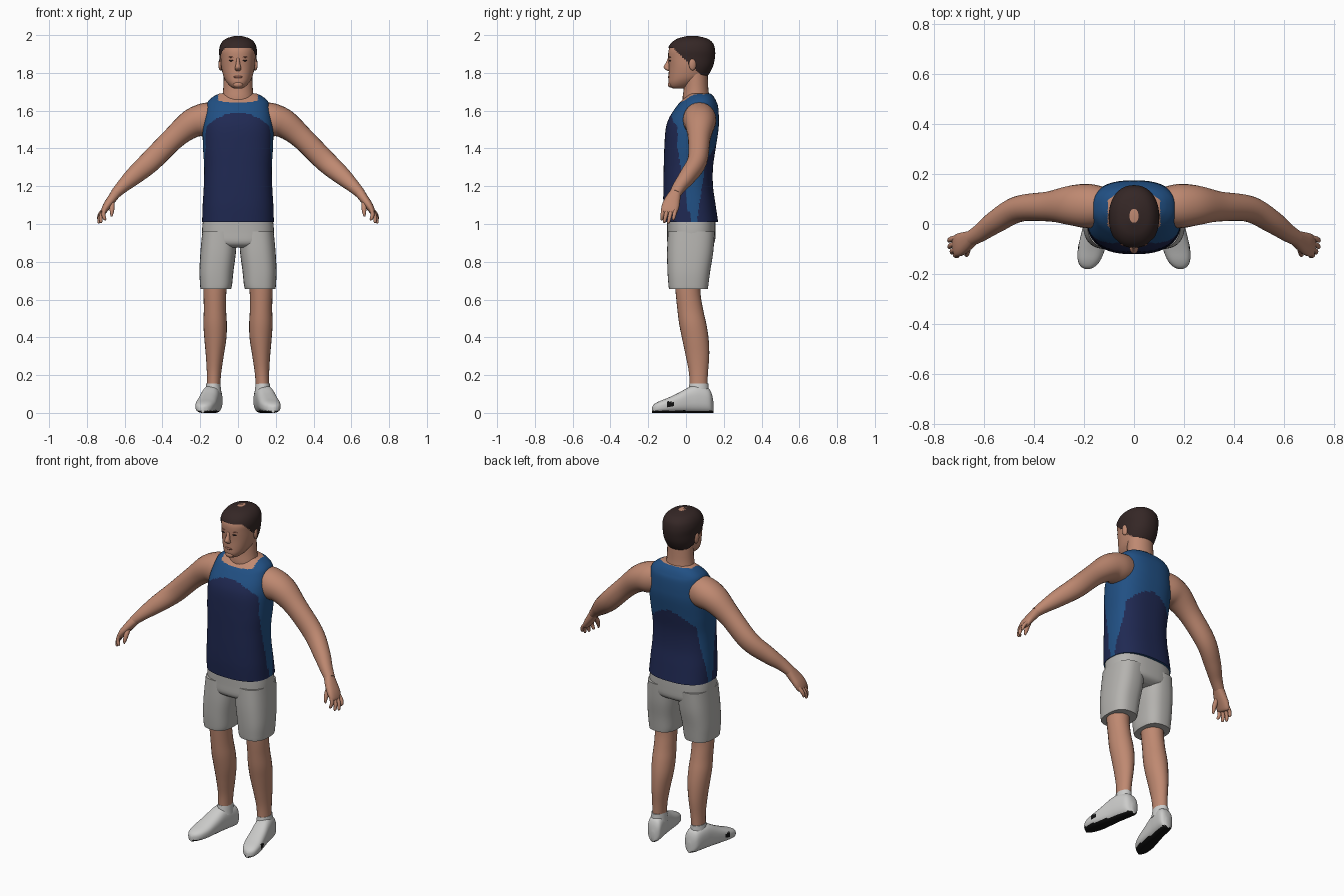
import bpy, bmesh, math
from mathutils import Vector

cube = bpy.data.objects.get("Cube")
if cube:
    bpy.data.objects.remove(cube)


def material(name, r, g, b):
    m = bpy.data.materials.new(name)
    m.use_nodes = True
    m.diffuse_color = (r, g, b, 1)
    bsdf = m.node_tree.nodes["Principled BSDF"]
    bsdf.inputs["Base Color"].default_value = (r, g, b, 1)
    bsdf.inputs["Roughness"].default_value = 0.8
    return m


SKIN = material("skin", 0.52, 0.25, 0.165)
HAIR = material("dark brown hair", 0.035, 0.02, 0.019)
NAVY = material("navy cloth", 0.014, 0.022, 0.085)
BLUE = material("blue cloth", 0.015, 0.08, 0.23)
GREY = material("light grey cloth", 0.46, 0.45, 0.43)
WHITE = material("shoe white", 0.6, 0.6, 0.59)
BLACK = material("black rubber", 0.006, 0.006, 0.006)
LIPS = material("lips", 0.33, 0.13, 0.09)


def spline(pts, steps):
    """Catmull-Rom through stations of any width."""
    out = []
    for i in range(len(pts) - 1):
        p0, p1, p2, p3 = (pts[max(i - 1, 0)], pts[i], pts[i + 1], pts[min(i + 2, len(pts) - 1)])
        for s in range(steps):
            t = s / steps
            out.append([0.5 * (2 * b + (c - a) * t + (2 * a - 5 * b + 4 * c - d) * t * t
                               + (3 * b - a - 3 * c + d) * t ** 3)
                        for a, b, c, d in zip(p0, p1, p2, p3)])
    return out + [list(pts[-1])]


def finish(bm, name, mats, rule=None, keep=None, mirror=False):
    bmesh.ops.recalc_face_normals(bm, faces=bm.faces)
    if keep:
        drop = [f for f in bm.faces if not keep(f.calc_center_median())]
        bmesh.ops.delete(bm, geom=drop, context='FACES')
    if rule:
        for f in bm.faces:
            f.material_index = rule(f.calc_center_median())
    me = bpy.data.meshes.new(name)
    bm.to_mesh(me)
    bm.free()
    ob = bpy.data.objects.new(name, me)
    bpy.context.collection.objects.link(ob)
    for m in mats:
        me.materials.append(m)
    bpy.ops.object.select_all(action='DESELECT')
    ob.select_set(True)
    bpy.context.view_layer.objects.active = ob
    bpy.ops.object.shade_smooth_by_angle(angle=math.radians(50))
    if mirror:
        ob.modifiers.new("mirror", 'MIRROR').use_mirror_merge = False
    return ob


def loft(name, stations, mats, sides=24, steps=4, power=2.0, axis=None, ref=(0, 1, 0),
         grow=0.0, **kw):
    """Skin rounded rings (x, y, z, half width, half depth) along a path."""
    rows = spline(stations, steps)
    bm = bmesh.new()
    rings = []
    for i, (x, y, z, a, b) in enumerate(rows):
        nxt, prv = rows[min(i + 1, len(rows) - 1)], rows[max(i - 1, 0)]
        t = Vector(axis) if axis else (Vector(nxt[:3]) - Vector(prv[:3])).normalized()
        u = Vector(ref).cross(t).normalized()
        v = t.cross(u)
        ring = []
        for k in range(sides):
            w = 2 * math.pi * k / sides
            c, s = math.cos(w), math.sin(w)
            pu = math.copysign(abs(c) ** (2 / power), c) * (a + grow)
            pv = math.copysign(abs(s) ** (2 / power), s) * (b + grow)
            ring.append(bm.verts.new(Vector((x, y, z)) + u * pu + v * pv))
        rings.append(ring)
    for r, q in zip(rings, rings[1:]):
        for k in range(sides):
            n = (k + 1) % sides
            bm.faces.new((r[k], r[n], q[n], q[k]))
    bm.faces.new(rings[0])
    bm.faces.new(rings[-1])
    return finish(bm, name, mats, **kw)


def upright(rows, x=0.0):
    """(z, half width, front y, back y) to horizontal ring stations."""
    return [(x, (f + k) / 2, z, w, (k - f) / 2) for z, w, f, k in rows]


def blob(name, centre, size, mat, turn=0.0):
    bm = bmesh.new()
    bmesh.ops.create_uvsphere(bm, u_segments=16, v_segments=10, radius=1)
    bmesh.ops.scale(bm, vec=size, verts=bm.verts)
    for v in bm.verts:
        x, y = v.co.x, v.co.y
        v.co.x = x * math.cos(turn) - y * math.sin(turn)
        v.co.y = x * math.sin(turn) + y * math.cos(turn)
        v.co += Vector(centre)
    return finish(bm, name, [mat], mirror=centre[0] != 0)


UP = (0, 0, 1)


# Sleeveless shirt: navy front and back panels, blue yoke and sides, skin at the neckline
def shirt_colour(c):
    if c.z > 1.645 + 0.33 * (c.y + 0.03) and abs(c.x) < 0.105:
        return 2
    drop = max(0, 1.4 - c.z)
    front = c.y < -0.045 + 0.18 * drop and c.z < 1.59 - 2.6 * c.x ** 2
    back = c.y > 0.115 - 0.15 * drop and c.z < 1.43 - 4 * c.x ** 2
    return 0 if front or back else 1


loft("shirt", upright([
    (1.01, .19, -.115, .17), (1.1, .187, -.12, .157), (1.2, .181, -.12, .143),
    (1.3, .179, -.118, .143), (1.4, .185, -.115, .157), (1.5, .187, -.108, .172),
    (1.56, .18, -.09, .174), (1.62, .168, -.052, .17), (1.65, .158, -.026, .16),
    (1.675, .13, 0, .146), (1.69, .10, .015, .13)]),
    [NAVY, BLUE, SKIN], sides=112, steps=9, power=2.5, axis=UP, rule=shirt_colour)

# Neck and head
loft("neck", upright([(1.58, .10, -.01, .13), (1.66, .086, -.018, .125),
                      (1.72, .078, -.012, .118), (1.8, .075, -.01, .115)]),
     [SKIN], axis=UP)
head = upright([
    (1.718, .022, -.07, -.01), (1.728, .04, -.085, .02), (1.75, .06, -.092, .06),
    (1.78, .076, -.092, .105), (1.83, .088, -.091, .135), (1.88, .092, -.094, .147),
    (1.92, .094, -.092, .148), (1.955, .084, -.075, .138), (1.98, .06, -.042, .11),
    (1.994, .018, .005, .06)])
loft("head", head, [SKIN], sides=40, steps=5, power=2.2, axis=UP)
loft("hair", head, [HAIR], sides=72, steps=10, power=2.2, axis=UP, grow=.006,
     keep=lambda c: c.z > max(1.765, 1.93 - max(0, c.y + .065)))
loft("nose", [(0, -.088, 1.878, .008, .008), (0, -.094, 1.855, .010, .012),
              (0, -.101, 1.832, .015, .018), (0, -.096, 1.818, .017, .014),
              (0, -.09, 1.81, .008, .006)], [SKIN], sides=14, axis=UP)
blob("chin", (0, -.082, 1.738), (.026, .014, .016), SKIN)
blob("mouth", (0, -.091, 1.778), (.025, .005, .006), LIPS)
blob("eyes", (.035, -.085, 1.865), (.014, .004, .004), HAIR, .25)
blob("eyebrows", (.036, -.086, 1.883), (.019, .004, .003), LIPS, .25)
blob("ears", (.093, .035, 1.845), (.01, .02, .032), SKIN, .25)

# Arms, hands, fingers and thumbs
loft("arms", [
    (.11, .07, 1.565, .082, .075), (.18, .072, 1.552, .087, .088),
    (.25, .074, 1.528, .076, .08), (.34, .07, 1.455, .061, .06),
    (.46, .06, 1.335, .058, .052), (.55, .01, 1.255, .048, .045),
    (.61, -.033, 1.2, .035, .036), (.65, -.057, 1.16, .027, .031)],
    [SKIN], power=2.1, steps=5, mirror=True)
loft("hands", [(.645, -.055, 1.165, .026, .03), (.67, -.07, 1.13, .024, .04),
               (.695, -.082, 1.095, .021, .046), (.712, -.09, 1.065, .015, .042),
               (.716, -.092, 1.056, .006, .03)],
     [SKIN], sides=20, power=2.4, mirror=True)
tips = [(.705, -.129, 1.02), (.728, -.116, 1.006), (.74, -.094, 1.004), (.741, -.068, 1.022)]
for i, tip in enumerate(tips):
    root, tip = Vector((.704, -.12 + .022 * i, 1.082)), Vector(tip)
    bend = root.lerp(tip, .5) + Vector((.008, 0, 0))
    loft(f"finger_{i + 1}", [(*root, .011, .011), (*bend, .0105, .0105),
                             (*root.lerp(tip, .92), .008, .008), (*tip, .003, .003)],
         [SKIN], sides=10, mirror=True)
loft("thumbs", [(.668, -.075, 1.135, .014, .016), (.667, -.105, 1.095, .014, .014),
                (.668, -.121, 1.06, .01, .01), (.67, -.126, 1.04, .004, .004)],
     [SKIN], sides=10, mirror=True)

# Shorts
loft("shorts_hips", upright([(.875, .12, -.07, .11), (.9, .18, -.098, .15),
                             (.96, .19, -.1, .156), (1.04, .183, -.1, .155)]),
     [GREY], sides=48, power=2.6, axis=UP)
loft("shorts_legs", [
    (.1175, .013, .657, .081, .103), (.116, .013, .68, .085, .106),
    (.114, .015, .75, .09, .113), (.105, .022, .85, .094, .122),
    (.097, .028, .96, .092, .124)],
    [GREY], sides=40, power=2.6, axis=UP, mirror=True)

# Legs
loft("legs", [
    (.115, .01, .78, .07, .075), (.122, .01, .65, .061, .066),
    (.122, .022, .55, .059, .068), (.121, .036, .47, .062, .072),
    (.12, .05, .39, .058, .07), (.123, .061, .3, .047, .062),
    (.127, .066, .21, .038, .05), (.131, .066, .12, .035, .046)],
    [SKIN], axis=UP, mirror=True)


# Shoes with dark soles and a small dark side patch
def shoe_colour(c):
    patch = .035 < c.z < .06 and -.095 < c.y < -.06 and c.x > .19
    return 1 if c.z < .012 or patch else 0


foot = [(.145, .012, .06), (.135, .034, .105), (.115, .045, .132), (.065, .049, .146),
        (.02, .05, .138), (-.04, .053, .106), (-.1, .054, .078), (-.145, .045, .06),
        (-.17, .028, .045), (-.18, .008, .03)]
loft("shoes", [(.15 - .2 * y, y, top / 2, w, top / 2) for y, w, top in foot],
     [WHITE, BLACK], sides=40, steps=5, power=2.6, axis=(0, -1, 0), ref=UP,
     rule=shoe_colour, mirror=True)
loft("shoe_collars", [(.131, .066, .1, .044, .056), (.131, .067, .135, .04, .052),
                      (.131, .068, .155, .037, .05)],
     [WHITE], axis=UP, mirror=True)
